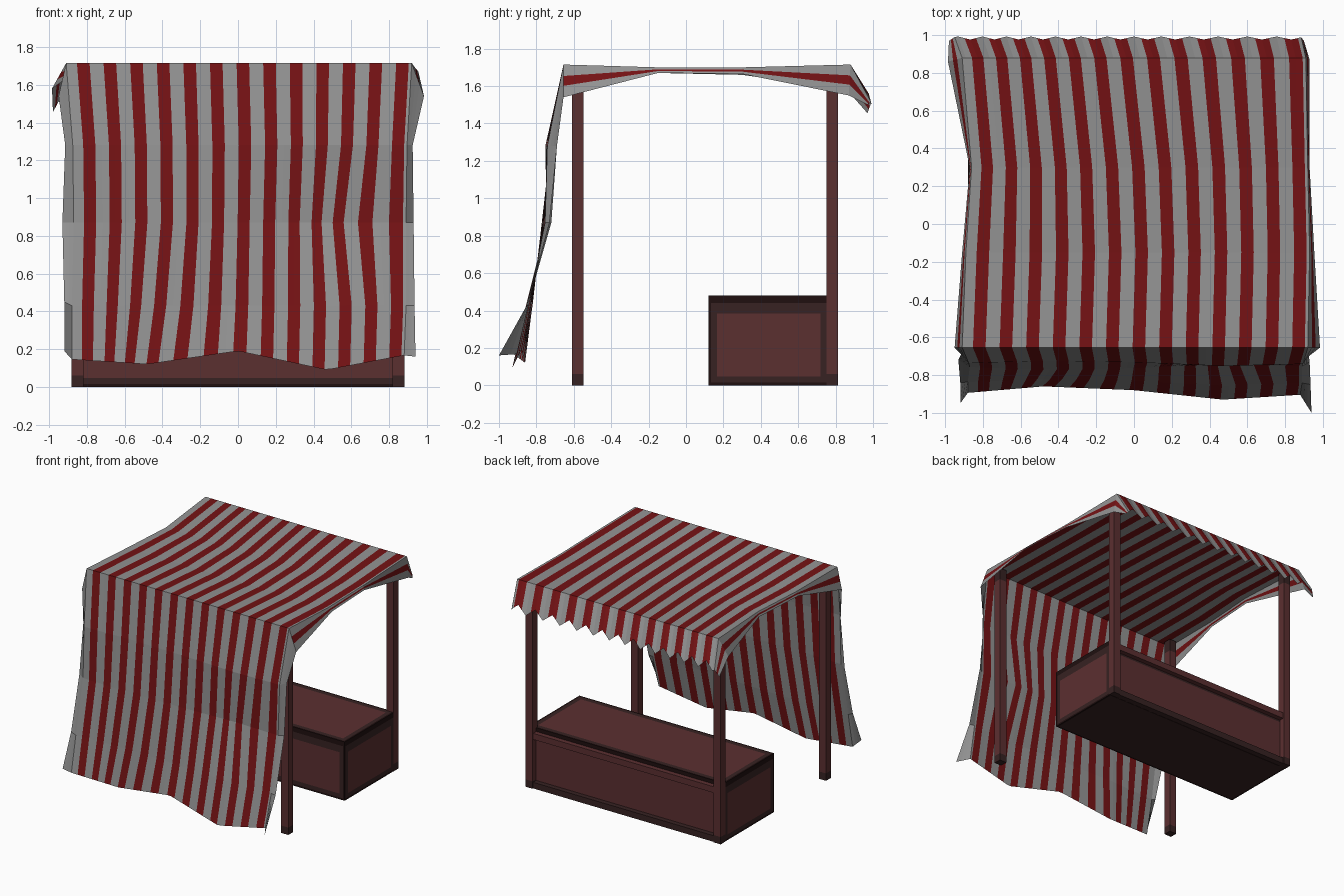
import bpy, bmesh, math

if "Cube" in bpy.data.objects:
    bpy.data.objects.remove(bpy.data.objects["Cube"])

def material(name, rgb):
    m = bpy.data.materials.new(name)
    m.diffuse_color = (*rgb, 1)
    m.use_nodes = True
    m.node_tree.nodes["Principled BSDF"].inputs["Base Color"].default_value = m.diffuse_color
    return m

WHITE = material("cloth_white", (0.29, 0.29, 0.29))
RED = material("cloth_red", (0.175, 0.006, 0.007))
WOOD = material("wood", (0.105, 0.029, 0.030))
DARK = material("dark_wood", (0.038, 0.016, 0.016))
EDGE = material("wood_edge", (0.014, 0.005, 0.005))

def finish(bm, name, mats):
    me = bpy.data.meshes.new(name)
    bm.to_mesh(me)
    bm.free()
    for m in mats:
        me.materials.append(m)
    ob = bpy.data.objects.new(name, me)
    bpy.context.collection.objects.link(ob)
    return ob

def box_bm(x0, x1, y0, y1, z0, z1):
    bm = bmesh.new()
    bmesh.ops.create_cube(bm, size=1)
    for v in bm.verts:
        v.co = ((x0 + x1) / 2 + v.co.x * (x1 - x0),
                (y0 + y1) / 2 + v.co.y * (y1 - y0),
                (z0 + z1) / 2 + v.co.z * (z1 - z0))
    return bm

# counter: worn panels with darker painted borders
bm = box_bm(-0.88, 0.88, 0.12, 0.765, 0, 0.48)
faces = list(bm.faces)
for f in faces:
    f.material_index = 2
for width, rim in ((0.02, 2), (0.045, 1)):
    res = bmesh.ops.inset_individual(bm, faces=faces, thickness=width)
    for f in res["faces"]:
        f.material_index = rim
    for f in faces:                       # wider dark band along the top
        if abs(f.normal.z) < 0.5:
            top = max(v.co.z for v in f.verts)
            for v in f.verts:
                if v.co.z > top - 1e-4:
                    v.co.z -= 0.025
for f in faces:
    f.material_index = 1 if f.normal.z < -0.5 else 0
finish(bm, "counter", [WOOD, DARK, EDGE])

# four posts with dark ends
for yname, y0 in (("front", -0.61), ("back", 0.75)):
    for xname, s in (("left", -1), ("right", 1)):
        bm = box_bm(s * 0.85 - 0.032, s * 0.85 + 0.032, y0, y0 + 0.062, 0, 1.7)
        for z in (0.06, 1.6):
            bmesh.ops.bisect_plane(bm, geom=bm.verts[:] + bm.edges[:] + bm.faces[:],
                                   plane_co=(0, 0, z), plane_no=(0, 0, 1))
        for f in bm.faces:
            z = f.calc_center_median().z
            f.material_index = 1 if z < 0.06 or z > 1.6 else 0
        finish(bm, f"{yname}_{xname}_post", [WOOD, DARK])

# rails between the back posts
for name, z0, z1, m in (("top_rail", 0.40, 0.45, WOOD), ("bottom_rail", 0, 0.05, DARK)):
    finish(box_bm(-0.82, 0.82, 0.755, 0.805, z0, z1), name, [m])

# striped cloth: rows run from the curtain hem, over the roof, to the valance
# (y, z, left fold x, right fold x, left edge, right edge,
#  wave weight, stripe shift (amount, centre, width))
ROWS = [
    (-0.90, 0.14, -0.88, 0.88, (-0.92, -0.95, 0.19), (0.94, -1.0, 0.16), 1.0, (-0.07, -0.4, 0.3)),
    (-0.84, 0.43, -0.88, 0.89, (-0.92, -0.84, 0.45), (0.935, -0.85, 0.43), 0.5, (-0.03, -0.4, 0.3)),
    (-0.755, 0.87, -0.87, 0.89, (-0.93, -0.72, 0.87), (0.93, -0.73, 0.87), -0.4, (-0.06, 0.65, 0.22)),
    (-0.74, 1.28, -0.875, 0.895, (-0.915, -0.69, 1.28), (0.925, -0.69, 1.28), 0.4, (0.01, 0.2, 0.3)),
    (-0.655, 1.715, -0.91, 0.92, (-0.95, -0.655, 1.54), (0.985, -0.655, 1.54), 0, (0, 0, 1)),
    (-0.15, 1.70, -0.89, 0.93, (-0.91, -0.15, 1.67), (0.955, -0.15, 1.67), 0, (0, 0, 1)),
    (0.30, 1.70, -0.86, 0.92, (-0.87, 0.30, 1.66), (0.93, 0.30, 1.665), 0, (-0.03, -0.2, 0.7)),
    (0.88, 1.715, -0.91, 0.91, (-0.985, 0.86, 1.58), (0.93, 0.87, 1.55), 0, (-0.06, 0, 0.8)),
    (0.985, 1.53, -0.95, 0.885, (-0.98, 0.97, 1.455), (0.90, 0.97, 1.50), 0, (-0.06, 0, 0.8)),
]
WAVE = [(-0.95, 0, 0.01), (-0.48, 0.04, -0.02), (0, 0.02, 0.05), (0.47, -0.03, -0.05), (0.95, 0, 0.04)]
PERIOD, HALF, MID = 0.1355, 0.032, 0.02

def wave(x):
    x = max(-0.949, min(0.949, x))
    for a, b in zip(WAVE, WAVE[1:]):
        if x <= b[0]:
            t = (x - a[0]) / (b[0] - a[0])
            return a[1] + t * (b[1] - a[1]), a[2] + t * (b[2] - a[2])

def tooth(u):                             # 1 at red centres, -1 at white centres
    return math.cos(2 * math.pi * (u - MID) / PERIOD)

cols = [-0.88, 0.88]
for k in range(-7, 8):
    c = MID + k * PERIOD
    cols += [u for u in (c - HALF, c, c + HALF, c + PERIOD / 2) if -0.875 < u < 0.875]
cols.sort()

def lerp(a, b, t):
    return tuple(p + (q - p) * t for p, q in zip(a, b))

bm = bmesh.new()
grid = []
for i, (y, z, fl, fr, el, er, w, (amp, cen, wid)) in enumerate(ROWS):
    pts = []
    for u in cols:
        shift = amp * math.exp(-((u - cen) / wid) ** 2) * (1 - (u / 0.88) ** 4)
        x = fl + (u + 0.88) / 1.76 * (fr - fl) + shift
        dy, dz = wave(x)
        if i == 0:
            py, pz = y + dy, z + dz
        else:
            py, pz = y + dy * w, z
        if i in (5, 6):                   # slight sag of the roof
            pz -= 0.012 * (1 - (u / 0.88) ** 2)
        if i == len(ROWS) - 1:            # toothed valance hem
            py -= 0.008 * tooth(u)
            pz += 0.03 * tooth(u)
        pts.append((x, py, pz))
    left = [lerp(el, pts[0], t) for t in (0, 0.35, 0.65)]
    right = [lerp(pts[-1], er, t) for t in (0.35, 0.65, 1)]
    grid.append([bm.verts.new(p) for p in left + pts + right])

n = len(grid[0])
for r in range(len(grid) - 1):
    for c in range(n - 1):
        f = bm.faces.new((grid[r][c], grid[r][c + 1], grid[r + 1][c + 1], grid[r + 1][c]))
        if 3 <= c < n - 4:
            u = (cols[c - 3] + cols[c - 2]) / 2
            off = (u - MID + PERIOD / 2) % PERIOD - PERIOD / 2
            f.material_index = int(abs(off) < HALF)
        else:                             # side flaps: one stripe on the roof part
            f.material_index = int(r >= 4 and c in (1, n - 3))
finish(bm, "striped_cloth", [WHITE, RED])
